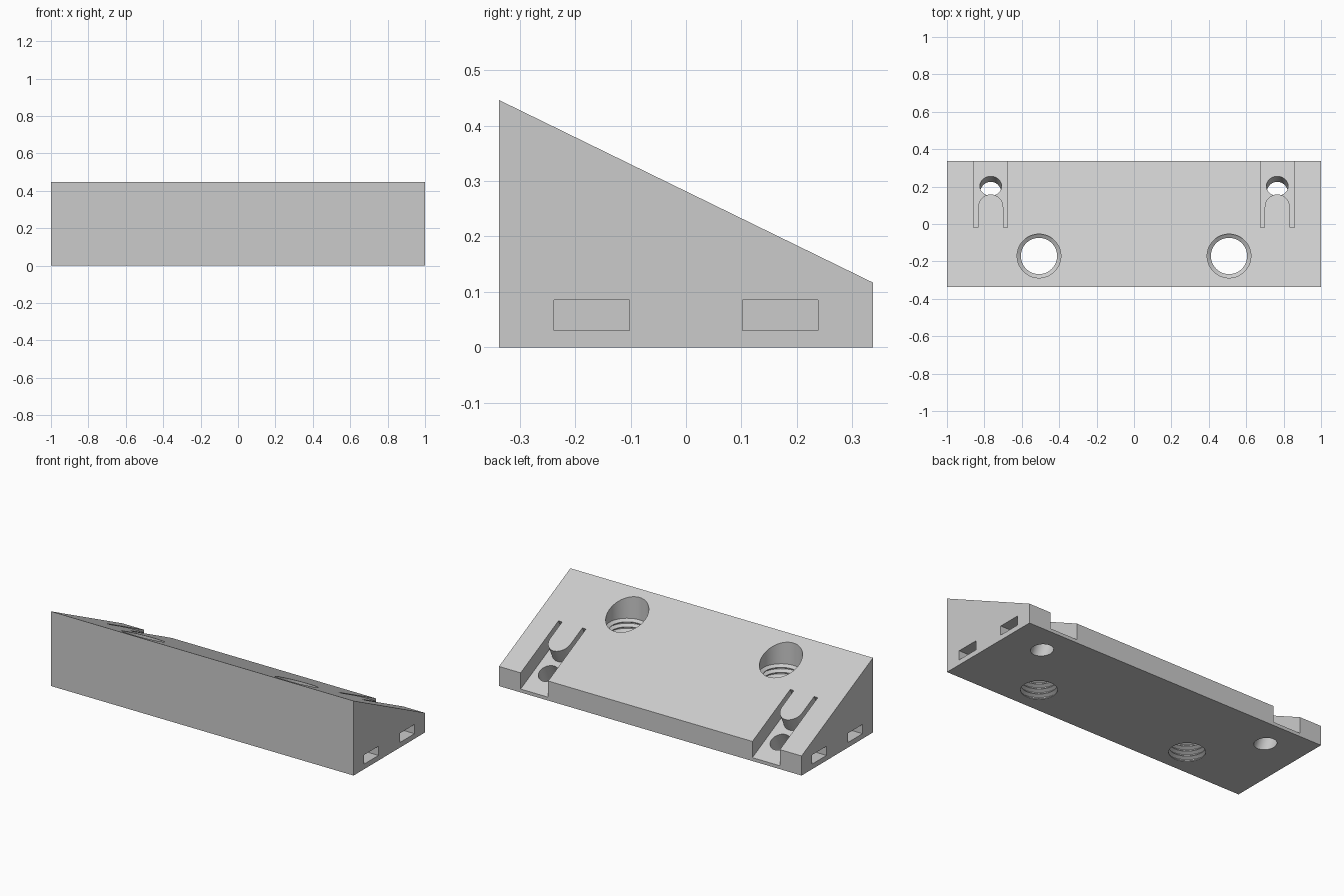
import bpy, bmesh, math
from mathutils import Vector, Matrix

if "Cube" in bpy.data.objects:
    bpy.data.objects.remove(bpy.data.objects["Cube"])

HY, Z_FRONT, Z_BACK = 0.337, 0.446, 0.117
SLOPE = (Z_FRONT - Z_BACK) / (2 * HY)
NORMAL = Vector((0, SLOPE, 1)).normalized()


def top_z(y):
    return Z_BACK + (HY - y) * SLOPE


def finish(name, bm):
    bmesh.ops.recalc_face_normals(bm, faces=bm.faces[:])
    me = bpy.data.meshes.new(name)
    bm.to_mesh(me)
    bm.free()
    ob = bpy.data.objects.new(name, me)
    bpy.context.collection.objects.link(ob)
    return ob


def prism(name, points, offset):
    """Solid from a planar outline swept along an offset."""
    bm = bmesh.new()
    face = bm.faces.new([bm.verts.new(p) for p in points])
    ext = bmesh.ops.extrude_face_region(bm, geom=[face])
    moved = [v for v in ext["geom"] if isinstance(v, bmesh.types.BMVert)]
    bmesh.ops.translate(bm, verts=moved, vec=offset)
    return finish(name, bm)


def lathe(name, profile, x, y, steps=48):
    """Closed solid of (radius, z) rings around a vertical axis."""
    bm = bmesh.new()
    rings = []
    for r, z in profile:
        rings.append([bm.verts.new((x + r * math.cos(2 * math.pi * i / steps),
                                    y + r * math.sin(2 * math.pi * i / steps), z))
                      for i in range(steps)])
    for a, b in zip(rings, rings[1:]):
        for i in range(steps):
            j = (i + 1) % steps
            bm.faces.new((a[i], a[j], b[j], b[i]))
    bm.faces.new(rings[0])
    bm.faces.new(rings[-1])
    return finish(name, bm)


# Wedge body
body = prism("wedge_block",
             [(-1, -HY, 0), (-1, HY, 0), (-1, HY, Z_BACK), (-1, -HY, Z_FRONT)],
             Vector((2, 0, 0)))
grey = bpy.data.materials.new("light grey")
grey.diffuse_color = (0.6, 0.6, 0.6, 1)
grey.use_nodes = True
grey.node_tree.nodes["Principled BSDF"].inputs["Base Color"].default_value = grey.diffuse_color
body.data.materials.append(grey)

cutters = []
for s in (-1, 1):
    # Rectangular pockets in the end faces
    for y in (-0.17, 0.17):
        cutters.append(prism("pocket_cutter",
                             [(s * 1.05, y + a * 0.068, 0.058 + b * 0.0275)
                              for a, b in ((-1, -1), (1, -1), (1, 1), (-1, 1))],
                             Vector((-s * 0.19, 0, 0))))

    # Sloped slot surrounding a round-ended tongue
    cx, wide, tongue, y_end, y_tip = s * 0.766, 0.091, 0.067, -0.02, 0.158
    plan = [(-wide, 0.6), (-wide, y_end), (-tongue, y_end)]
    for i in range(25):
        a = math.pi * (1 - i / 24)
        plan.append((tongue * math.cos(a), y_tip - tongue + tongue * math.sin(a)))
    plan += [(tongue, y_end), (wide, y_end), (wide, 0.6)]
    depth, over = 0.087, 0.1
    cutters.append(prism("slot_cutter",
                         [Vector((cx + x, y, top_z(y))) - NORMAL * depth for x, y in plan],
                         NORMAL * (depth + over)))

    # Tilted screw hole through the slot floor
    bm = bmesh.new()
    turn = Vector((0, 0, 1)).rotation_difference(NORMAL).to_matrix().to_4x4()
    mid = Vector((cx, 0.161, 0)) + NORMAL * 0.01
    bmesh.ops.create_cone(bm, cap_ends=True, segments=48, radius1=0.058, radius2=0.058,
                          depth=0.22, matrix=Matrix.Translation(mid) @ turn)
    cutters.append(finish("screw_hole_cutter", bm))

    # Threaded bore with a plain upper section
    crest, root, pitch, turns = 0.097, 0.117, 0.03, 9
    profile = [(crest, -0.05), (crest, 0.006)]
    for i in range(turns):
        z = 0.006 + i * pitch
        profile += [(root, z + 0.012), (root, z + 0.016),
                    (crest, z + 0.026), (crest, z + pitch)]
    profile += [(root, 0.006 + turns * pitch + 0.012), (root, 0.6)]
    cutters.append(lathe("threaded_bore_cutter", profile, s * 0.508, -0.171))

# Apply every cut
bpy.context.view_layer.objects.active = body
body.select_set(True)
for c in cutters:
    c.hide_render = True
    m = body.modifiers.new("cut", 'BOOLEAN')
    m.operation, m.solver, m.object = 'DIFFERENCE', 'EXACT', c
    bpy.ops.object.modifier_apply(modifier=m.name)
for c in cutters:
    bpy.data.objects.remove(c)

bpy.ops.object.shade_smooth_by_angle(angle=math.radians(25))
